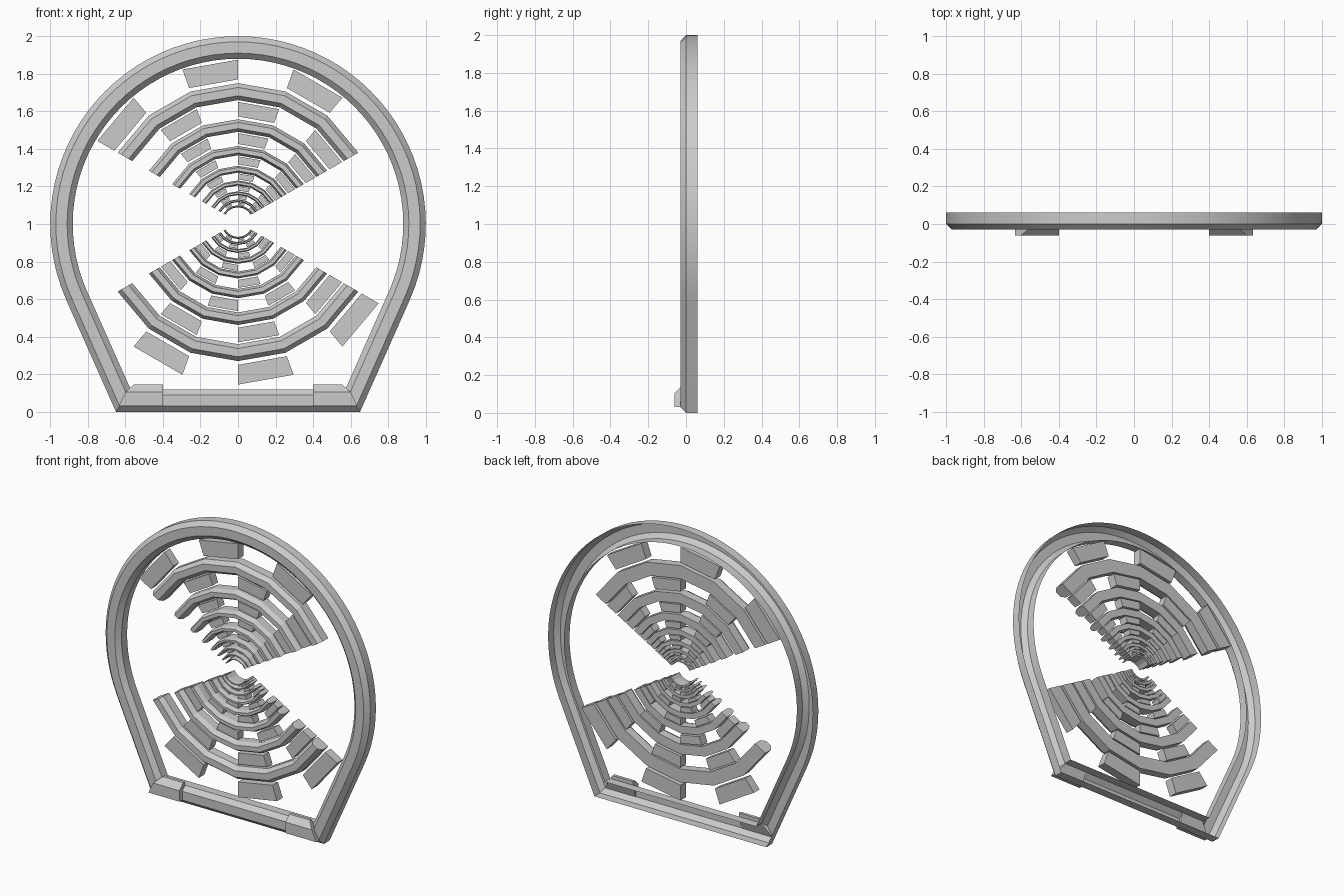
import bpy, bmesh, math

if "Cube" in bpy.data.objects:
    bpy.data.objects.remove(bpy.data.objects["Cube"])

grey = bpy.data.materials.new("light grey")
grey.diffuse_color = (0.6, 0.6, 0.6, 1)
grey.use_nodes = True
grey.node_tree.nodes["Principled BSDF"].inputs["Base Color"].default_value = grey.diffuse_color


def make(name, loops, closed_loop=True, closed_profile=True, caps=False, smooth=False):
    """Skin a row of matching sections into one object."""
    bm = bmesh.new()
    rows = [[bm.verts.new(p) for p in loop] for loop in loops]
    n, m = len(rows), len(rows[0])
    for i in range(n if closed_loop else n - 1):
        a, b = rows[i], rows[(i + 1) % n]
        for j in range(m if closed_profile else m - 1):
            k = (j + 1) % m
            bm.faces.new((a[j], a[k], b[k], b[j]))
    if caps:
        bm.faces.new(rows[0])
        bm.faces.new(rows[-1][::-1])
    bmesh.ops.recalc_face_normals(bm, faces=bm.faces)
    # open shells: make the front side the outside
    if not closed_profile and sum(f.normal.y * f.calc_area() for f in bm.faces) > 0:
        bmesh.ops.reverse_faces(bm, faces=bm.faces)
    me = bpy.data.meshes.new(name)
    bm.to_mesh(me)
    bm.free()
    me.materials.append(grey)
    ob = bpy.data.objects.new(name, me)
    bpy.context.collection.objects.link(ob)
    if smooth:
        bpy.ops.object.select_all(action='DESELECT')
        ob.select_set(True)
        bpy.context.view_layer.objects.active = ob
        bpy.ops.object.shade_smooth_by_angle(angle=math.radians(25))
    return ob


# Frame: round top with tangent legs, a channel section open at the back
TAN = math.radians(24)
SEG = 56
outline = []
for i in range(SEG + 1):
    a = -TAN + (math.pi + 2 * TAN) * i / SEG
    outline.append((math.cos(a), math.sin(a)))
outline += [(-0.65, -1), (0.65, -1)]
channel = [(1, 0.06), (1, 0), (0.97, -0.03), (0.91, -0.03), (0.88, 0), (0.88, 0.06)]
make("frame", [[(x * s, y, 1 + z * s) for s, y in channel] for x, z in outline],
     closed_profile=False, smooth=True)

# Corner clips: sleeves over both ends of the bottom bar
for side, label in ((-1, "left"), (1, "right")):
    section = [(-0.028, 0.03, 0.635), (-0.06, 0.03, 0.635), (-0.06, 0.105, 0.60),
               (-0.02, 0.145, 0.555), (0.0, 0.145, 0.555), (0.0, 0.115, 0.57)]
    inner = [(side * 0.4, y, z) for y, z, x in section]
    outer = [(side * x, y, z) for y, z, x in section]
    make(label + "_clip", [inner, outer], closed_loop=False, caps=True)


# Fans: rows shrinking geometrically towards the centre
CZ, RATIO, ROWS, STEP = 1.01, 0.74, 8, 20


def sweep(name, section, angles):
    loops = []
    for d in angles:
        c, s = math.cos(math.radians(d)), math.sin(math.radians(d))
        loops.append([(r * c, y, CZ + r * s) for r, y in section])
    make(name, loops, closed_loop=False, caps=True)


for base, label in ((0, "upper"), (180, "lower")):
    for row in range(ROWS):
        k = RATIO ** row
        # chamfered rib in six straight pieces
        rib = [(0.74 * k, 0.06), (0.74 * k, 0), (0.717 * k, -0.03),
               (0.673 * k, -0.03), (0.65 * k, 0), (0.65 * k, 0.06)]
        sweep(f"{label}_rib_{row + 1}", rib, [base + a for a in range(30, 151, STEP)])
        # three spaced blocks outside each rib, staggered between rows
        if label == "upper":
            start = 50 if row == 0 else 30
        else:
            start = 50 if row == 0 or row % 2 else 30
        block = [(0.865 * k, 0.06), (0.865 * k, 0), (0.76 * k, 0), (0.76 * k, 0.06)]
        for n in range(3):
            a = base + start + n * 2 * STEP
            sweep(f"{label}_block_{row + 1}_{n + 1}", block, [a, a + STEP])
